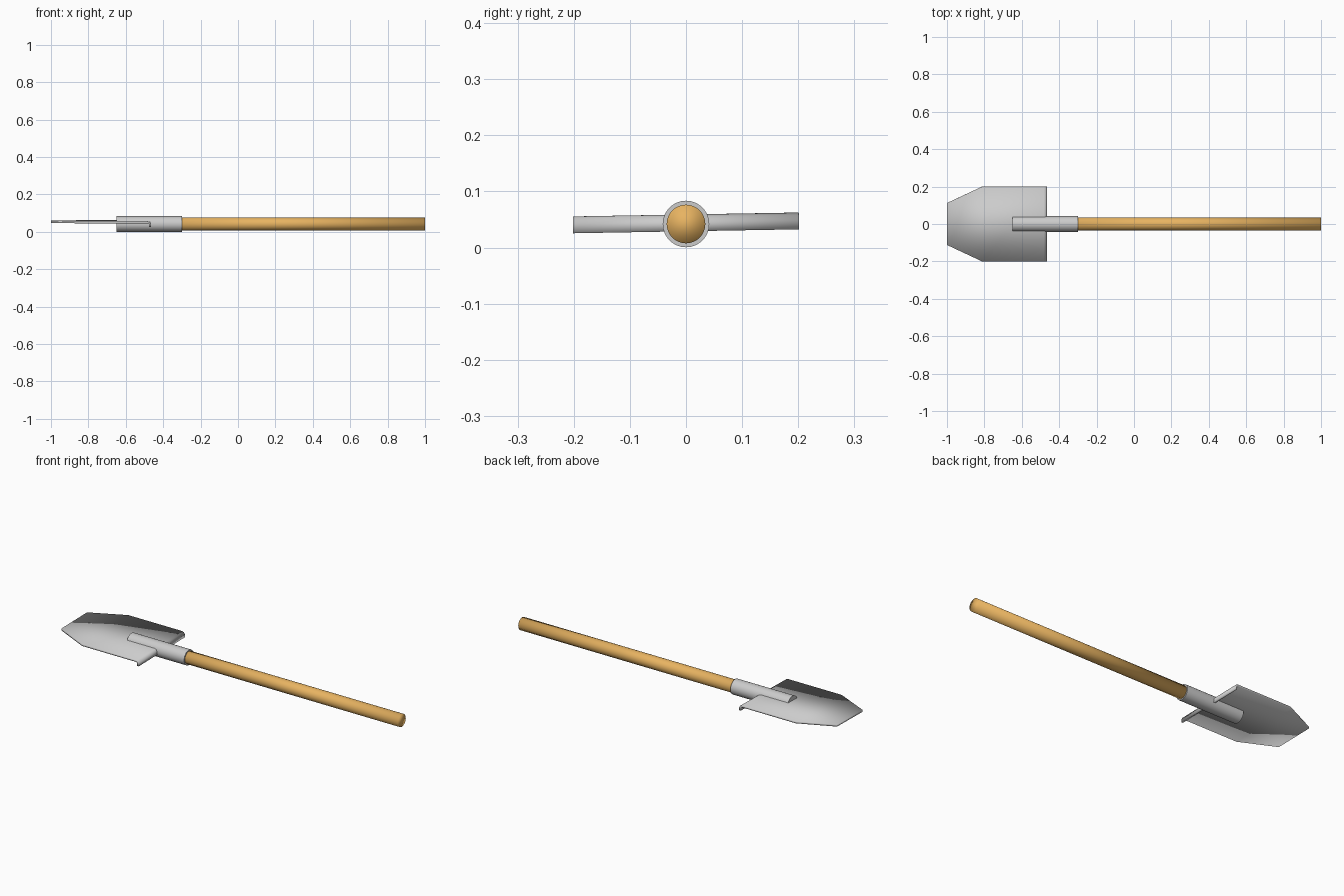
import bpy, bmesh, math

if "Cube" in bpy.data.objects:
    bpy.data.objects.remove(bpy.data.objects["Cube"])

AXIS_Z = 0.042


def rod(name, x0, x1, radius):
    """Closed cylinder lying along x."""
    bpy.ops.mesh.primitive_cylinder_add(
        vertices=32, radius=radius, depth=x1 - x0,
        location=((x0 + x1) / 2, 0, AXIS_Z), rotation=(0, math.pi / 2, 0))
    ob = bpy.context.object
    ob.name = name
    return ob


# Wooden handle, softly shaded over its end
handle = rod("handle", -0.45, 1.0, 0.0345)
bpy.ops.object.shade_smooth()
wood = bpy.data.materials.new("wood")
wood.diffuse_color = (0.8, 0.45, 0.12, 1)
wood.use_nodes = True
wood.node_tree.nodes["Principled BSDF"].inputs["Base Color"].default_value = wood.diffuse_color
handle.data.materials.append(wood)

# Metal socket running into the blade
rod("socket", -0.65, -0.3, 0.0415)
bpy.ops.object.shade_smooth_by_angle(angle=math.radians(40))

# Blade: flat plate, cropped tip, rear edge folded down as a foot tread
sections = [(-1.0, 0.112, 0.054), (-0.81, 0.201, 0.054), (-0.482, 0.201, 0.054),
            (-0.474, 0.201, 0.051), (-0.47, 0.201, 0.044), (-0.47, 0.201, 0.029)]
tilt = 0.0175
bm = bmesh.new()
rows = [[bm.verts.new((x, y, z + tilt * y)) for y in (-w, w)] for x, w, z in sections]
for a, b in zip(rows, rows[1:]):
    bm.faces.new((a[0], b[0], b[1], a[1]))
mesh = bpy.data.meshes.new("blade")
bm.to_mesh(mesh)
bm.free()
blade = bpy.data.objects.new("blade", mesh)
bpy.context.collection.objects.link(blade)
solid = blade.modifiers.new("thickness", 'SOLIDIFY')
solid.thickness = 0.01
solid.offset = 0
bpy.ops.object.select_all(action='DESELECT')
blade.select_set(True)
bpy.context.view_layer.objects.active = blade
bpy.ops.object.shade_smooth()
